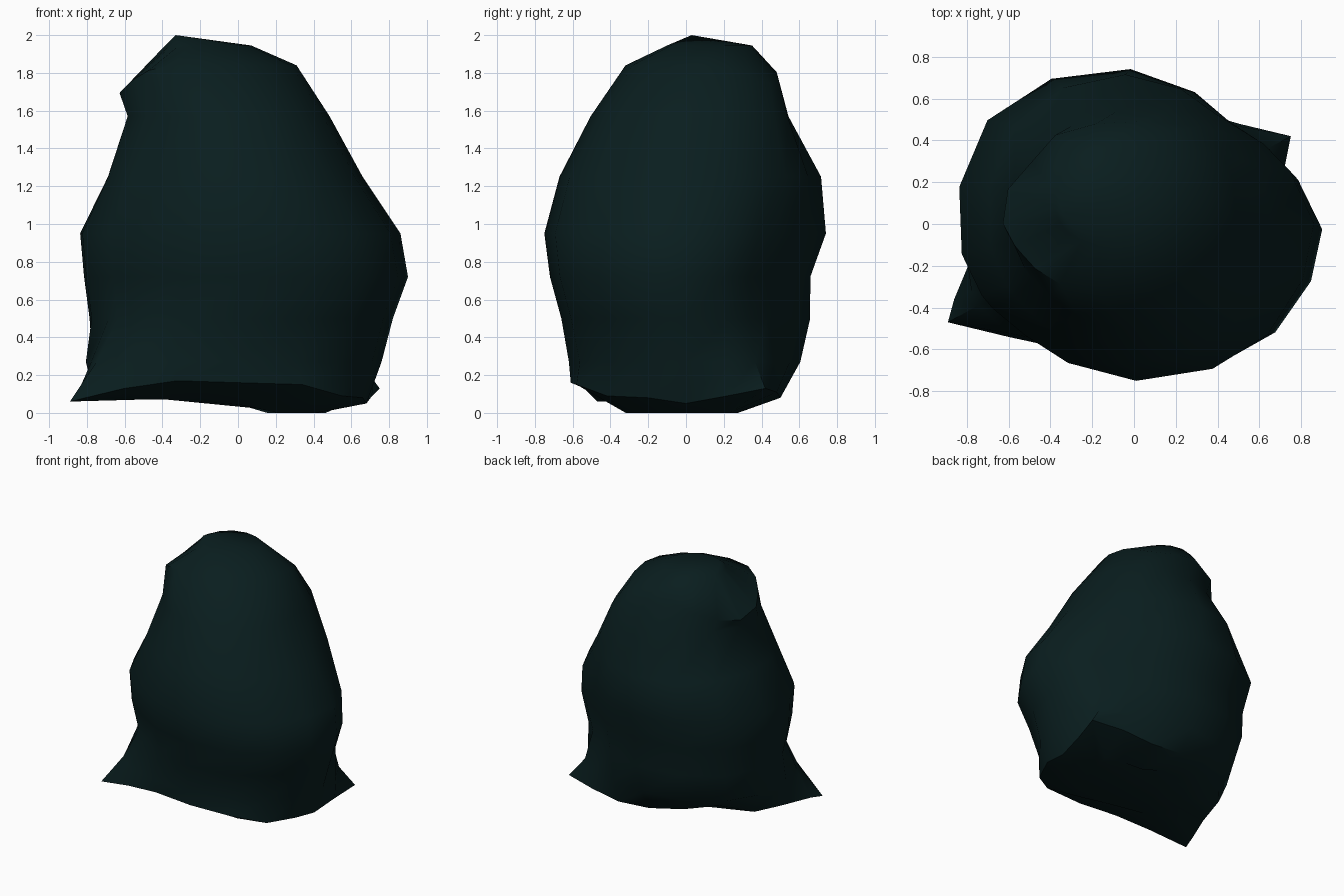
import bpy, bmesh, math

if "Cube" in bpy.data.objects:
    bpy.data.objects.remove(bpy.data.objects["Cube"])

# One dark stone colour
stone = bpy.data.materials.new("dark teal stone")
stone.diffuse_color = (0.0028, 0.0125, 0.0132, 1)
stone.use_nodes = True
stone.node_tree.nodes["Principled BSDF"].inputs["Base Color"].default_value = stone.diffuse_color

# Bottom rim of the boulder, counter-clockwise from the right side
RIM = [(.68, 0, .05), (.71, .22, .09), (.75, .42, .13), (.50, .48, .11),
       (.25, .50, .08), (-.02, .50, .10), (-.30, .46, .15), (-.53, .33, .19),
       (-.70, .13, .11), (-.76, -.12, .08), (-.86, -.36, .08), (-.89, -.47, .06),
       (-.60, -.54, .13), (-.32, -.59, .17), (0, -.61, .16), (.34, -.58, .15),
       (.55, -.42, .09), (.66, -.20, .08)]
ANGLES = [math.atan2(y / .62, x / .78) for x, y, z in RIM]

# Cross-sections: height, x min, x max, y min, y max, back-right flattening
RINGS = [(.27, -.79, .76, -.62, .61, .07), (.50, -.79, .82, -.66, .67, .17),
         (.72, -.82, .90, -.72, .67, .16), (.95, -.84, .86, -.75, .755, .17),
         (1.25, -.70, .66, -.67, .72, .06), (1.57, -.60, .485, -.505, .535, -.13)]


def near(t, degrees, width):
    """Bump of 1 around a direction, fading to 0."""
    d = abs((math.degrees(t) - degrees + 180) % 360 - 180)
    return max(0, 1 - d / width)


def oval(t, x0, x1, y0, y1, k=1):
    return ((x0 + x1) / 2 + k * (x1 - x0) / 2 * math.cos(t),
            (y0 + y1) / 2 + k * (y1 - y0) / 2 * math.sin(t))


bm = bmesh.new()
loops = []


def add_loop(points):
    loops.append([bm.verts.new(p) for p in points])


# Underside, then the flared rim
add_loop([(x * .62, y * .55, max(0, min(.07, .045 - .22 * x))) for x, y, z in RIM])
add_loop(RIM)

# Body, pulled toward the flared corners low down
for z, x0, x1, y0, y1, flat in RINGS:
    pts = []
    for t in ANGLES:
        k = 1 - flat * near(t, 49, 48)
        if z < .4:
            k += .16 * near(t, 220, 38) + .11 * near(t, 40, 32)
        elif z < 1.3:
            k += (.07 if z < 1 else .03) * near(t, 138, 42)
            k += .03 * near(t, 308, 35) - .06 * near(t, 232, 35)
        else:
            k -= .05 * near(t, 145, 45) + .06 * near(t, 225, 40)
        x, y = oval(t, x0, x1, y0, y1)
        pts.append((x * k, y * k, z))
    add_loop(pts)

# Overhanging cap, pointed at the left, dipping at the back left and back right
pts = []
for t in ANGLES:
    k = 1 - .14 * near(t, 145, 35) - .04 * near(t, 215, 30) + .20 * near(t, 52, 40)
    x, y = oval(t, -.64, .31, -.32, .48, k)
    z = 1.84 - .20 * max(0, math.cos(t - math.radians(160))) ** 2 - .11 * near(t, 55, 40)
    pts.append((x, min(y, .49), z))
add_loop(pts)
add_loop([(*oval(t, -.39, .07, -.10, .35), 1.945) for t in ANGLES])

n = len(RIM)
for a, b in zip(loops, loops[1:]):
    for i in range(n):
        j = (i + 1) % n
        bm.faces.new((a[i], a[j], b[j], b[i]))
bm.faces.new(loops[0][::-1])
peak = bm.verts.new((-.33, .03, 2.0))
for i in range(n):
    bm.faces.new((loops[-1][i], loops[-1][(i + 1) % n], peak))
bmesh.ops.recalc_face_normals(bm, faces=bm.faces)

mesh = bpy.data.meshes.new("boulder")
bm.to_mesh(mesh)
bm.free()
mesh.materials.append(stone)
boulder = bpy.data.objects.new("boulder", mesh)
bpy.context.collection.objects.link(boulder)
bpy.context.view_layer.objects.active = boulder
boulder.select_set(True)
bpy.ops.object.shade_smooth_by_angle(angle=math.radians(45))
